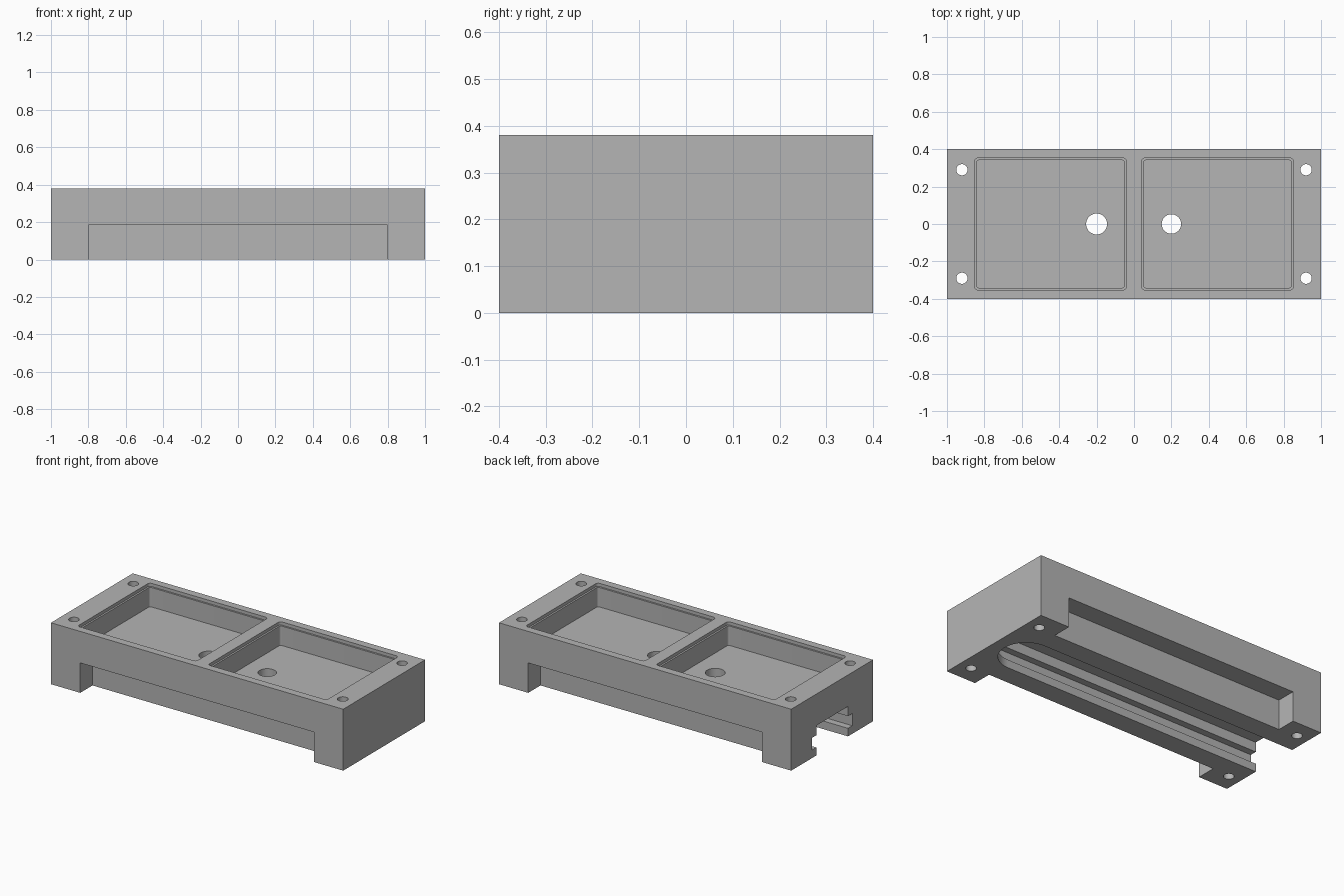
import bpy
import bmesh
from math import sin, cos, pi

cube = bpy.data.objects.get("Cube")
if cube:
    bpy.data.objects.remove(cube, do_unlink=True)

grey = bpy.data.materials.new("plain grey")
grey.use_nodes = True
grey.diffuse_color = (0.46, 0.46, 0.46, 1)
grey.node_tree.nodes["Principled BSDF"].inputs["Base Color"].default_value = (0.46, 0.46, 0.46, 1)


def rounded_rect(x0, x1, y0, y1, r=0, steps=8):
    """Outline of a rectangle with rounded corners."""
    if r == 0:
        return [(x0, y0), (x1, y0), (x1, y1), (x0, y1)]
    centres = [(x1 - r, y1 - r), (x0 + r, y1 - r), (x0 + r, y0 + r), (x1 - r, y0 + r)]
    points = []
    for quarter, (cx, cy) in enumerate(centres):
        for i in range(steps + 1):
            a = (quarter + i / steps) * pi / 2
            points.append((cx + r * cos(a), cy + r * sin(a)))
    return points


def prism(name, outline, z0, z1):
    """Upright solid with the given outline."""
    bm = bmesh.new()
    verts = [bm.verts.new((x, y, z0)) for x, y in outline]
    bmesh.ops.remove_doubles(bm, verts=verts, dist=1e-5)
    face = bm.faces.new([v for v in verts if v.is_valid])
    top = bmesh.ops.extrude_face_region(bm, geom=[face])["geom"]
    bmesh.ops.translate(bm, vec=(0, 0, z1 - z0),
                        verts=[g for g in top if isinstance(g, bmesh.types.BMVert)])
    bmesh.ops.recalc_face_normals(bm, faces=bm.faces)
    mesh = bpy.data.meshes.new(name)
    bm.to_mesh(mesh)
    bm.free()
    mesh.materials.append(grey)
    obj = bpy.data.objects.new(name, mesh)
    bpy.context.collection.objects.link(obj)
    return obj


body = prism("tray_body", rounded_rect(-1, 1, -0.4, 0.4), 0, 0.38)


def cut(outline, z0, z1):
    """Subtract an upright prism from the body."""
    cutter = prism("cutter", outline, z0, z1)
    cutter.hide_render = True
    mod = body.modifiers.new("cut", "BOOLEAN")
    mod.operation = "DIFFERENCE"
    mod.solver = "EXACT"
    mod.object = cutter
    bpy.context.view_layer.objects.active = body
    bpy.ops.object.modifier_apply(modifier=mod.name)
    bpy.data.objects.remove(cutter, do_unlink=True)


def cut_hole(x, y, r, z0, z1):
    cut(rounded_rect(x - r, x + r, y - r, y + r, r), z0, z1)


# Side notches that leave four corner feet
for y0, y1 in ((-0.6, -0.28), (0.28, 0.6)):
    cut(rounded_rect(-0.8, 0.8, y0, y1), -0.1, 0.185)

# Two pockets, each with a shallow lid ledge
for x0, x1 in ((-0.853, -0.04), (0.04, 0.853)):
    cut(rounded_rect(x0, x1, -0.352, 0.352, 0.018), 0.36, 0.5)
    e = 0.011
    cut(rounded_rect(x0 + e, x1 - e, e - 0.352, 0.352 - e, 0.012), 0.24, 0.5)

# Grooved slot underneath, open at one end and rounded at the other
slot_end = 0.77
for r, z0, z1 in ((0.155, -0.1, 0.185), (0.197, 0.05, 0.125)):
    cut(rounded_rect(-1.5, slot_end + r, -r, r, r, 16), z0, z1)

# Drain holes between pockets and slot
cut_hole(-0.2, 0, 0.056, 0.1, 0.3)
cut_hole(0.2, 0, 0.052, 0.1, 0.3)

# Corner bolt holes
for x in (-0.92, 0.92):
    for y in (-0.29, 0.29):
        cut_hole(x, y, 0.03, -0.1, 0.5)

# Smooth the round walls, keep the corners crisp
body.select_set(True)
bpy.context.view_layer.objects.active = body
bpy.ops.object.shade_smooth_by_angle(angle=pi / 6)
